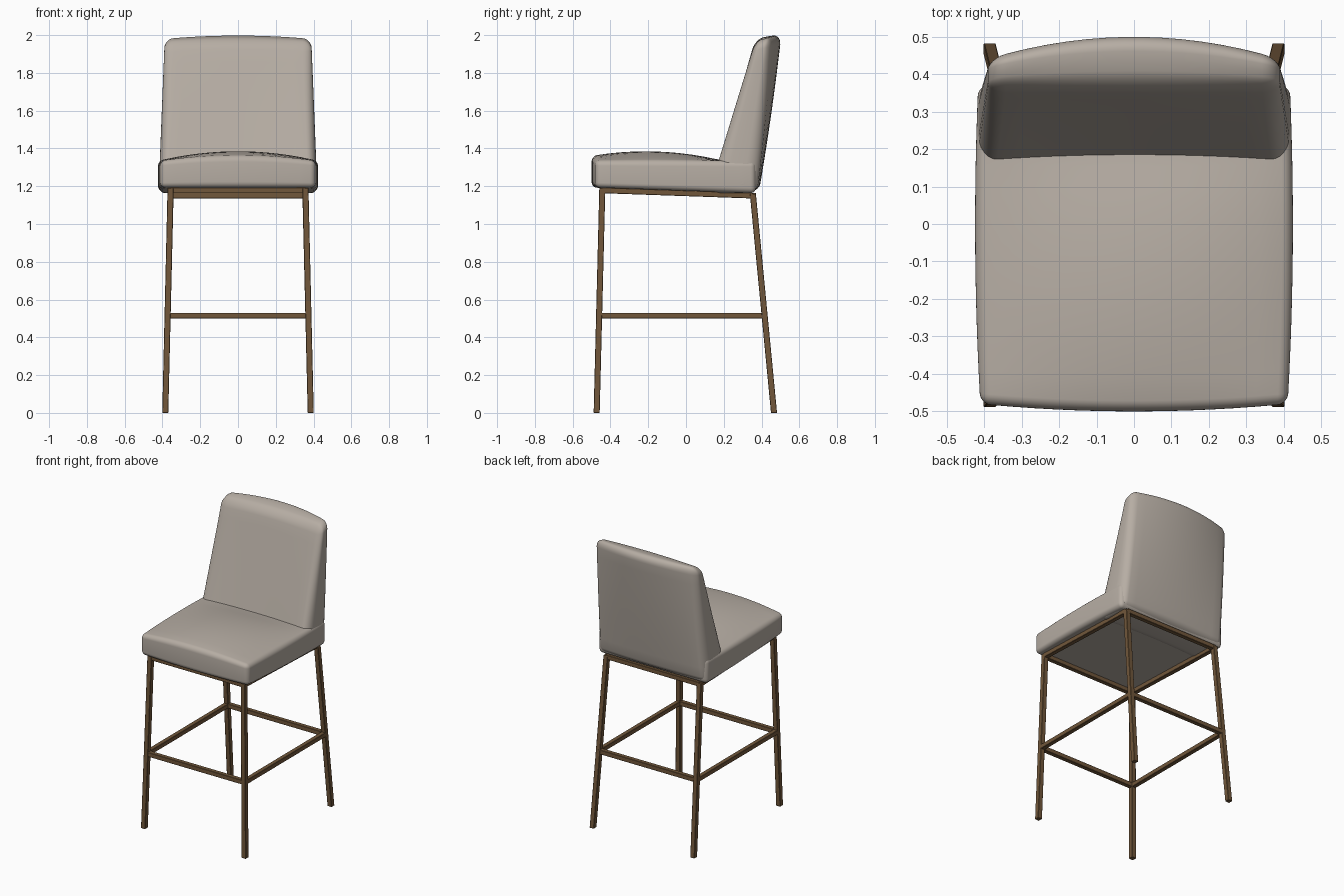
import bpy, bmesh, math
from mathutils import Vector

cube = bpy.data.objects.get("Cube")
if cube:
    bpy.data.objects.remove(cube, do_unlink=True)


def material(name, colour):
    m = bpy.data.materials.new(name)
    m.use_nodes = True
    m.diffuse_color = (*colour, 1)
    m.node_tree.nodes["Principled BSDF"].inputs["Base Color"].default_value = (*colour, 1)
    return m


fabric = material("warm grey fabric", (0.47, 0.42, 0.37))
bronze = material("brushed bronze", (0.165, 0.095, 0.043))


def finish(bm, name, mat, angle):
    bmesh.ops.recalc_face_normals(bm, faces=bm.faces)
    mesh = bpy.data.meshes.new(name)
    bm.to_mesh(mesh)
    bm.free()
    mesh.materials.append(mat)
    ob = bpy.data.objects.new(name, mesh)
    bpy.context.collection.objects.link(ob)
    bpy.ops.object.select_all(action="DESELECT")
    bpy.context.view_layer.objects.active = ob
    ob.select_set(True)
    bpy.ops.object.shade_smooth_by_angle(angle=math.radians(angle))
    return ob


def cushion(name, size, radius, cuts, shape):
    """Rounded box, sliced evenly, then every point is moved by shape(u, v, w)."""
    bm = bmesh.new()
    bmesh.ops.create_cube(bm, size=1)
    for v in bm.verts:
        v.co = Vector(c * s for c, s in zip(v.co, size))
    bmesh.ops.bevel(bm, geom=bm.edges[:], offset=radius, segments=6,
                    profile=0.5, affect="EDGES")
    for axis in range(3):
        normal = Vector(float(i == axis) for i in range(3))
        inner = size[axis] / 2 - radius
        for k in range(1, cuts[axis] + 1):
            at = normal * inner * (2 * k / (cuts[axis] + 1) - 1)
            bmesh.ops.bisect_plane(bm, geom=bm.verts[:] + bm.edges[:] + bm.faces[:],
                                   plane_co=at, plane_no=normal)
    for v in bm.verts:
        v.co = shape(2 * v.co.x / size[0], v.co.y / size[1] + 0.5, v.co.z / size[2] + 0.5)
    return finish(bm, name, fabric, 50)


# Seat cushion: domed top, gently bowed front and sides
def seat_shape(u, v, w):
    y = -0.48 + 0.85 * v
    half = 0.41 + 0.014 * (1 - (y / 0.48) ** 2)
    dome = 0.05 * (1 - u * u) * max(0, 1 - ((y + 0.2) / 0.4) ** 2)
    bottom = 1.193 - 0.03 * v
    top = 1.335 + dome
    y -= 0.02 * (1 - u * u) * (1 - v)
    return Vector((u * half, y, bottom + (top - bottom) * w))


cushion("seat", (0.83, 0.85, 0.15), 0.028, (12, 12, 1), seat_shape)


# Backrest: tapered, leaning, curved across the back
def back_shape(u, v, w):
    half = 0.421 - 0.033 * w
    front = 0.115 + 0.25 * w + 0.02 * (1 - u * u) * (1 - w)
    rear = 0.385 + 0.145 * w - 0.025 * w * w - (0.012 + 0.05 * w) * u * u
    top = 2.0 - 0.018 * u * u - 0.025 * (1 - v) ** 2
    return Vector((u * half, front + (rear - front) * v, 1.163 + (top - 1.163) * w))


cushion("backrest", (0.83, 0.16, 0.84), 0.05, (12, 1, 10), back_shape)


# Square bar whose ends are cut flat across the given axis
def bar(name, a, b, axis, thick=0.032):
    bm = bmesh.new()
    bmesh.ops.create_cube(bm, size=1)
    for v in bm.verts:
        offset = v.co * thick
        offset[axis] = 0
        v.co = Vector(b if v.co[axis] > 0 else a) + offset
    bmesh.ops.bevel(bm, geom=bm.edges[:], offset=0.002, segments=1, affect="EDGES")
    return finish(bm, name, bronze, 20)


def leg_point(foot, top, z):
    return Vector(foot).lerp(Vector(top), z / top[2])


FRONT = ((0.385, -0.473, 0), (0.357, -0.443, 1.19))
REAR = ((0.385, 0.466, 0), (0.357, 0.354, 1.16))


def flip(p):
    return Vector((-p[0], p[1], p[2]))


# Legs and side rails, mirrored left and right
for side, place in (("left", Vector), ("right", flip)):
    bar("front_leg_" + side, place(FRONT[0]), place(FRONT[1]), 2)
    bar("rear_leg_" + side, place(REAR[0]), place(REAR[1]), 2)
    for name, zf, zr in (("seat_rail_", 1.178, 1.15), ("footrest_", 0.515, 0.515)):
        bar(name + side, place(leg_point(*FRONT, zf)), place(leg_point(*REAR, zr)), 1, 0.03)

# Cross rails at the front and rear
for name, leg, z in (("seat_rail_front", FRONT, 1.178), ("seat_rail_rear", REAR, 1.15),
                     ("footrest_front", FRONT, 0.515), ("footrest_rear", REAR, 0.515)):
    p = leg_point(*leg, z)
    bar(name, flip(p), p, 0, 0.03)
